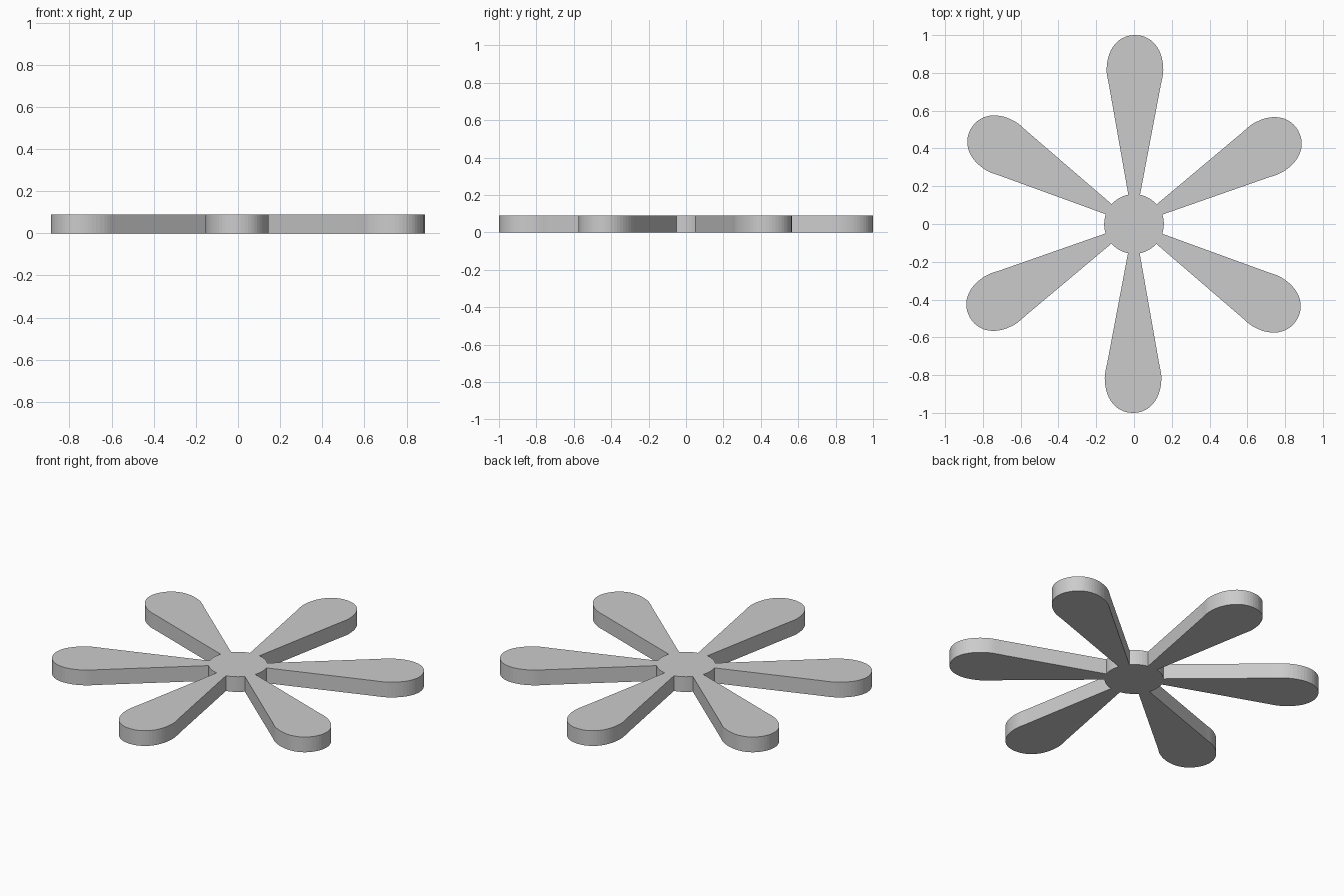
import bpy, bmesh
from math import sin, cos, asin, radians, pi

if "Cube" in bpy.data.objects:
    bpy.data.objects.remove(bpy.data.objects["Cube"])

HEIGHT = 0.09
HUB_R = 0.158
ROOT_W = 0.031          # half width of a petal where it meets the hub
TWIST = radians(-0.35)


def bezier(a, b, c, d, steps):
    pts = []
    for i in range(1, steps + 1):
        t = i / steps
        u = 1 - t
        pts.append(tuple(u**3 * a[k] + 3 * u*u*t * b[k] + 3 * u*t*t * c[k] + t**3 * d[k]
                         for k in range(2)))
    return pts


# Half petal as (distance from centre, half width), root to tip
root_angle = asin(ROOT_W / HUB_R)
half = [(HUB_R * cos(root_angle), ROOT_W), (0.735, 0.137)]
half += bezier((0.735, 0.137), (0.762, 0.142), (0.787, 0.15), (0.815, 0.15), 5)
half += bezier((0.815, 0.15), (0.925, 0.15), (1.0, 0.09), (1.0, 0.0), 14)
petal = [(r, -w) for r, w in half] + half[-2::-1]

# Hub arc between neighbouring petals
arc = []
for i in range(1, 6):
    a = root_angle + (pi / 3 - 2 * root_angle) * i / 6
    arc.append((HUB_R * cos(a), HUB_R * sin(a)))

# Whole outline: six petals joined by hub arcs
bm = bmesh.new()
outline = []
for n in range(6):
    a = radians(30 + 60 * n) + TWIST
    for x, y in petal + arc:
        outline.append(bm.verts.new((x * cos(a) - y * sin(a), x * sin(a) + y * cos(a), 0)))
base = bm.faces.new(outline)
extruded = bmesh.ops.extrude_face_region(bm, geom=[base], use_keep_orig=True)
top = [v for v in extruded["geom"] if isinstance(v, bmesh.types.BMVert)]
bmesh.ops.translate(bm, verts=top, vec=(0, 0, HEIGHT))
bmesh.ops.recalc_face_normals(bm, faces=bm.faces)

mesh = bpy.data.meshes.new("six_petal_flower")
bm.to_mesh(mesh)
bm.free()
bpy.context.collection.objects.link(bpy.data.objects.new("six_petal_flower", mesh))
